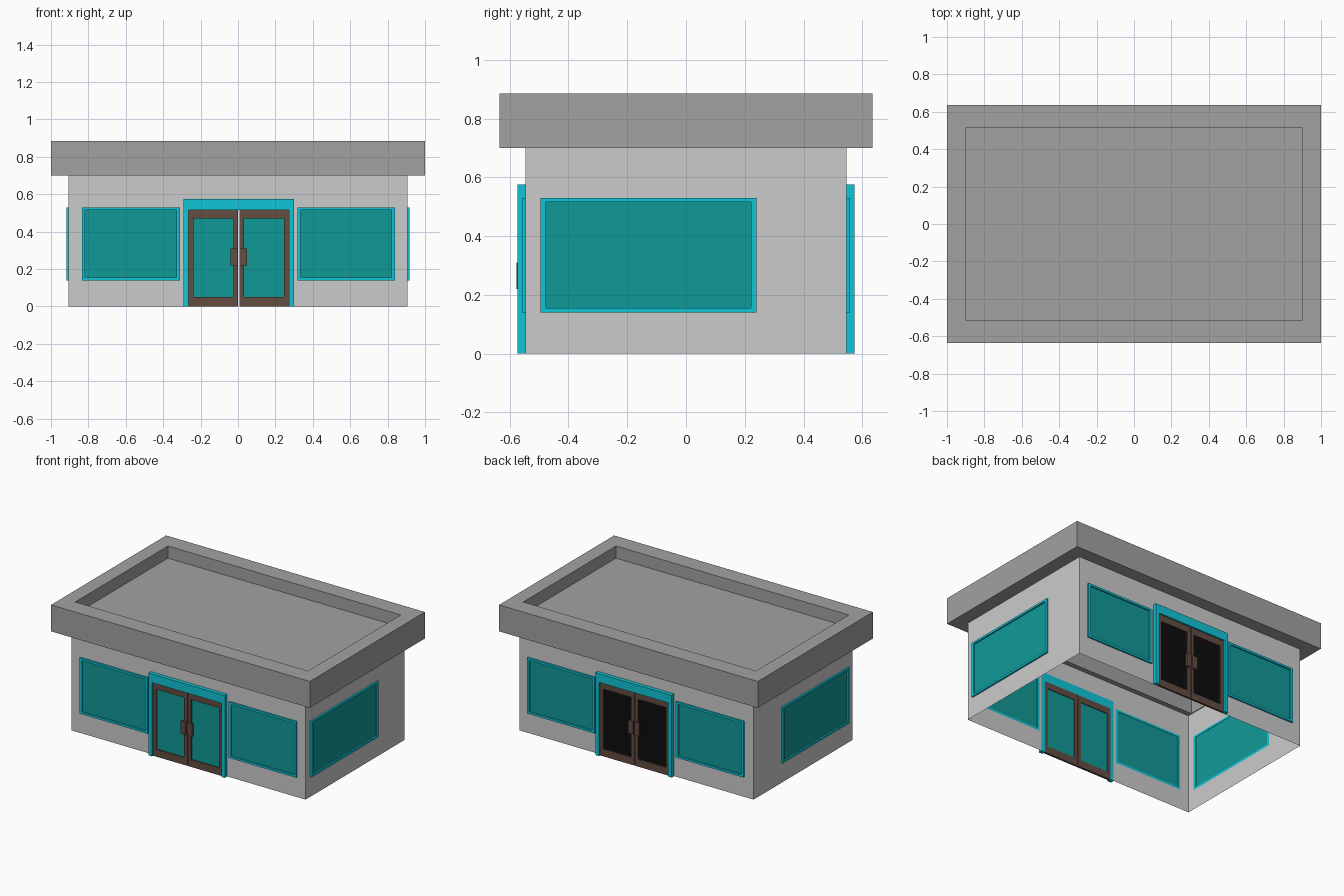
import bpy, bmesh
from mathutils import Vector

if "Cube" in bpy.data.objects:
    bpy.data.objects.remove(bpy.data.objects["Cube"])

HX, HY = 0.905, 0.546      # wall half sizes
WALL_TOP, ROOF_TOP, DECK = 0.70, 0.885, 0.80


def material(name, rgb):
    m = bpy.data.materials.new(name)
    m.diffuse_color = (*rgb, 1)
    m.use_nodes = True
    m.node_tree.nodes["Principled BSDF"].inputs["Base Color"].default_value = m.diffuse_color
    return m


FRAME = material("cyan_frame", (0.005, 0.56, 0.68))
GLASS = material("teal_glass", (0.005, 0.32, 0.31))
BROWN = material("brown_door", (0.125, 0.075, 0.055))
BLACK = material("dark_glass", (0.004, 0.004, 0.004))
ROOF = material("roof_grey", (0.36, 0.36, 0.36))

# Each side maps (across, up, outward distance) to world space
SIDES = {
    "front": lambda u, v, d: Vector((u, -HY - d, v)),
    "back": lambda u, v, d: Vector((u, HY + d, v)),
    "left": lambda u, v, d: Vector((-HX - d, u, v)),
    "right": lambda u, v, d: Vector((HX + d, u, v)),
    "top": lambda u, v, d: Vector((u, v, d)),
}


def panel(name, side, us, vs, d0, d1=None, holes=(), mat=None):
    """Grid of cells on a side, minus hole cells, optionally thickened d0..d1."""
    place = SIDES[side]
    out = place(0, 0, 1) - place(0, 0, 0)
    bm = bmesh.new()
    grid = [[bm.verts.new(place(u, v, d0)) for v in vs] for u in us]
    for i in range(len(us) - 1):
        for j in range(len(vs) - 1):
            if (i, j) not in holes:
                bm.faces.new((grid[i][j], grid[i + 1][j], grid[i + 1][j + 1], grid[i][j + 1]))
    bm.normal_update()
    for f in bm.faces:
        if f.normal.dot(out) < 0:
            f.normal_flip()
    if d1 is not None:
        new = bmesh.ops.extrude_face_region(bm, geom=bm.faces[:])["geom"]
        bmesh.ops.translate(bm, vec=out * (d1 - d0),
                            verts=[g for g in new if isinstance(g, bmesh.types.BMVert)])
        bmesh.ops.recalc_face_normals(bm, faces=bm.faces[:])
    me = bpy.data.meshes.new(name)
    bm.to_mesh(me)
    bm.free()
    if mat:
        me.materials.append(mat)
    ob = bpy.data.objects.new(name, me)
    bpy.context.collection.objects.link(ob)
    return ob


def window(side, label, u0, u1, z0=0.14, z1=0.53, b=0.018):
    us, vs = (u0, u0 + b, u1 - b, u1), (z0, z0 + b * 0.8, z1 - b * 0.8, z1)
    panel(f"{label}_window_frame", side, us, vs, 0, 0.012, {(1, 1)}, FRAME)
    panel(f"{label}_window_glass", side, us[1:3], vs[1:3], 0.002, mat=GLASS)


def doorway(side, glass):
    c = 0.004
    # surround: two jambs and a header
    panel(f"{side}_door_surround", side, (c - 0.295, c - 0.268, c + 0.268, c + 0.295),
          (0, 0.515, 0.575), 0, 0.027, {(1, 0)}, FRAME)
    for s, tag in ((-1, "left"), (1, "right")):
        us = sorted(c + s * k for k in (0.003, 0.027, 0.243, 0.268))
        vs = (0, 0.05, 0.47, 0.515)
        panel(f"{side}_{tag}_door_leaf", side, us, vs, 0, 0.015, {(1, 1)}, BROWN)
        panel(f"{side}_{tag}_door_glass", side, us[1:3], vs[1:3], 0.005, mat=glass)
        panel(f"{side}_{tag}_door_handle", side, sorted(c + s * k for k in (0.005, 0.043)),
              (0.22, 0.31), 0.015, 0.031 if side == "front" else 0.026, mat=BROWN)


# Front and back: thin wall with openings, two windows, double door
for side, glass in (("front", GLASS), ("back", BLACK)):
    panel(f"{side}_wall", side,
          (-HX, -0.835, -0.31, -0.291, 0.299, 0.317, 0.84, HX),
          (0, 0.14, 0.53, 0.575, WALL_TOP), 0,
          holes={(1, 1), (5, 1), (3, 0), (3, 1), (3, 2)})
    window(side, f"{side}_left", -0.835, -0.31)
    window(side, f"{side}_right", 0.317, 0.84)
    doorway(side, glass)

# End walls: one wide window each
for side in ("left", "right"):
    panel(f"{side}_wall", side, (-HY, -0.495, 0.24, HY), (0, 0.14, 0.53, WALL_TOP), 0,
          holes={(1, 1)})
    window(side, side, -0.495, 0.24)

# Roof: overhanging parapet ring and sunken deck
rx, ry = (-1, -0.90, 0.90, 1), (-0.635, -0.512, 0.512, 0.635)
panel("roof_parapet", "top", rx, ry, WALL_TOP, ROOF_TOP, {(1, 1)}, ROOF)
panel("roof_deck", "top", rx[1:3], ry[1:3], DECK, mat=ROOF)
